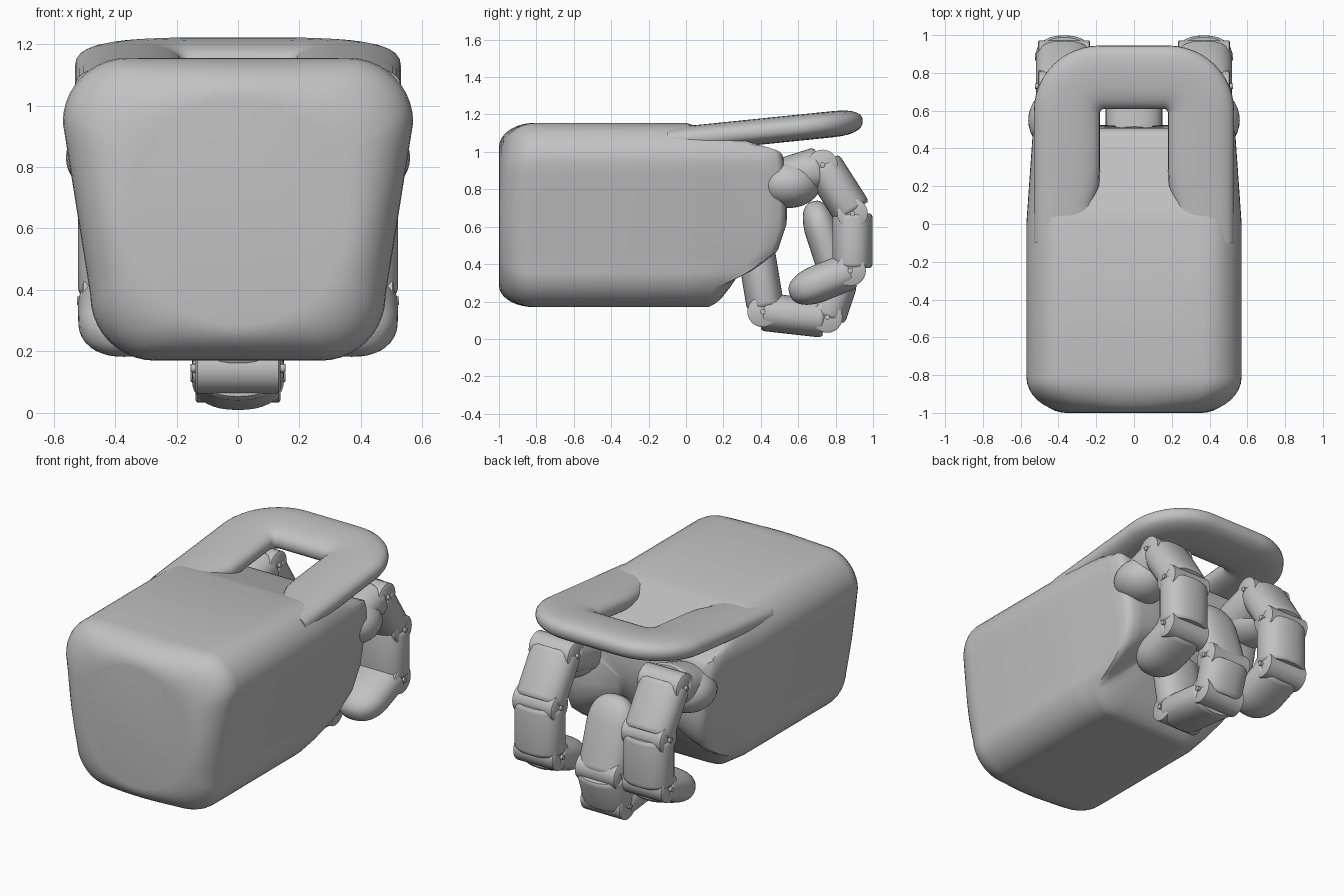
import bpy
import bmesh
from math import sin, cos, pi, radians, hypot, atan2, copysign
from mathutils import Vector

if "Cube" in bpy.data.objects:
    bpy.data.objects.remove(bpy.data.objects["Cube"])

grey = bpy.data.materials.new("plain grey")
grey.use_nodes = True
COLOUR = (0.54, 0.54, 0.54, 1)
grey.diffuse_color = COLOUR
grey.node_tree.nodes["Principled BSDF"].inputs["Base Color"].default_value = COLOUR


def finish(name, bm):
    bmesh.ops.recalc_face_normals(bm, faces=bm.faces)
    mesh = bpy.data.meshes.new(name)
    bm.to_mesh(mesh)
    bm.free()
    mesh.materials.append(grey)
    ob = bpy.data.objects.new(name, mesh)
    bpy.context.collection.objects.link(ob)
    bpy.ops.object.select_all(action='DESELECT')
    ob.select_set(True)
    bpy.context.view_layer.objects.active = ob
    bpy.ops.object.shade_smooth_by_angle(angle=radians(38))
    return ob


def loft(name, rings):
    """Skin a list of closed rings and cap both ends."""
    bm = bmesh.new()
    rows = [[bm.verts.new(p) for p in ring] for ring in rings]
    n = len(rows[0])
    for a, b in zip(rows, rows[1:]):
        for i in range(n):
            j = (i + 1) % n
            bm.faces.new((a[i], a[j], b[j], b[i]))
    bm.faces.new(rows[0])
    bm.faces.new(rows[-1])
    return finish(name, bm)


def interp(table, v):
    for (a, fa), (b, fb) in zip(table, table[1:]):
        if v <= b:
            return fa + (fb - fa) * max(0, v - a) / (b - a)
    return table[-1][1]


def superellipse(n, power):
    pts = []
    for i in range(n):
        c, s = cos(2 * pi * i / n), sin(2 * pi * i / n)
        pts.append((copysign(abs(c) ** (2 / power), c), copysign(abs(s) ** (2 / power), s)))
    return pts


# Housing: rounded trapezoid section, wide at the top
corners = []
for cx, cz, start in ((.36, .945, 0), (-.36, .945, 90), (-.27, .38, 180), (.27, .38, 270)):
    for k in range(11):
        a = radians(start + 9 * k)
        corners.append((cx + .21 * cos(a), cz + .21 * sin(a)))
section = []
for (x0, z0), (x1, z1) in zip(corners, corners[1:] + corners[:1]):
    steps = 8 if hypot(x1 - x0, z1 - z0) > .1 else 1
    section += [(x0 + (x1 - x0) * k / steps, z0 + (z1 - z0) * k / steps) for k in range(steps)]

MID = .655
rings = []
for k in range(10):                      # front edge blends from a disc
    a = pi / 2 * k / 9
    ring = []
    for x, z in section:
        d = atan2(z - MID, x)
        fx, fz = .36 * cos(d), MID + .37 * sin(d)
        ring.append((fx + (x - fx) * sin(a), -1 + .19 * (1 - cos(a)), fz + (z - fz) * sin(a)))
    rings.append(ring)

BACK = ((.17, .12), (.28, .18), (.36, .34), (.45, .45), (.6, .5), (.85, .5), (1.16, .46))
for k in range(7):                       # back end is cut away below
    t = k / 6
    ring = []
    for x, z in section:
        y = interp(BACK, z) * t
        ring.append((x * (1 - .06 * t), y, min(z, 1.155 - .3 * y)))
    rings.append(ring)
edge = rings[-1]
for keep, push in ((.97, .02), (.92, .035), (.8, .04), (.5, .03), (.2, .02)):
    rings.append([(x * keep, y * keep + .5 * (1 - keep) + push, z * keep + .7 * (1 - keep))
                  for x, y, z in edge])
loft("housing", rings)

# Loop handle: flat rounded bar swept along a U, rising to the back
stations = [((.215, y), (.53, y)) for y in (-.1, .05, .12)]
stations += [((.185, .2), (.53, .2)), ((.18, .3), (.53, .3)), ((.18, .45), (.53, .45))]
for k in range(13):
    a = pi / 2 * k / 12
    stations.append(((.155 + .025 * cos(a), .585 + .025 * sin(a)),
                     (.18 + .35 * cos(a), .6 + .345 * sin(a))))
stations += [((-i[0], i[1]), (-o[0], o[1])) for i, o in reversed(stations)]
bar = superellipse(28, 2.5)
rings = []
for (ix, iy), (ox, oy) in stations:
    ring = []
    for u, v in bar:
        w = (u + 1) / 2
        x, y = ix + (ox - ix) * w, iy + (oy - iy) * w
        ring.append((x, y, 1.068 + .102 * y + .07 * v))
    rings.append(ring)
loft("loop_handle", rings)

# Finger parts
OVAL = superellipse(36, 2.3)


def segment(name, x, start, end, wide, deep, tip=False):
    """Oval tube in the plane of the finger, with an optional round tip."""
    p = Vector((x, *start))
    axis = Vector((x, *end)) - p
    length = axis.length
    axis.normalize()
    side = Vector((0, -axis.z, axis.y))
    profile = [(0, .9), (.012, .98), (.025, 1)]
    if tip:
        for k in range(10):
            a = pi / 2 * k / 9.4
            profile.append((length - .17 * (1 - sin(a)), cos(a) ** .8))
    else:
        profile += [(length - .025, 1), (length - .012, .98), (length, .9)]
    rings = []
    for d, s in profile:
        c = p + axis * d
        rings.append([c + Vector((u * wide * s, 0, 0)) + side * (v * deep * s) for u, v in OVAL])
    loft(name, rings)


def barrel(name, x, at, radius, half):
    """Short round bar lying across the finger."""
    rings = []
    for dx, r in ((-half, .9), (-half * .96, 1), (half * .96, 1), (half, .9)):
        rings.append([(x + dx, at[0] + radius * r * cos(2 * pi * k / 24),
                       at[1] + radius * r * sin(2 * pi * k / 24)) for k in range(24)])
    loft(name, rings)


def finger(label, x, parts):
    for i, (start, end, deep, tip) in enumerate(parts):
        segment(f"{label}_segment_{i + 1}", x, start, end, .15, deep, tip)
        if i:
            barrel(f"{label}_hinge_{i}", x, start, .082, .138)
            for s in (-1, 1):
                barrel(f"{label}_pin_{i}", x + s * .142, start, .014, .012)


UPPER = (((.42, .82), (.72, .915), .115, False),
         ((.73, .93), (.89, .68), .105, False),
         ((.89, .67), (.89, .38), .108, False),
         ((.88, .365), (.555, .235), .1, True))
THUMB = (((.37, .5), (.425, .17), .1, False),
         ((.41, .145), (.74, .108), .102, False),
         ((.755, .115), (.82, .31), .1, False),
         ((.81, .32), (.675, .735), .09, True))

for label, side in (("left", 1), ("right", -1)):
    finger(label + "_finger", side * .37, UPPER)
    # Knuckle swelling where the finger leaves the housing
    bm = bmesh.new()
    bmesh.ops.create_uvsphere(bm, u_segments=32, v_segments=20, radius=1)
    for v in bm.verts:
        v.co = Vector((side * .4 + v.co.x * .16, .55 + v.co.y * .17, .83 + v.co.z * .13))
    finish(label + "_knuckle", bm)
finger("thumb", 0, THUMB)
